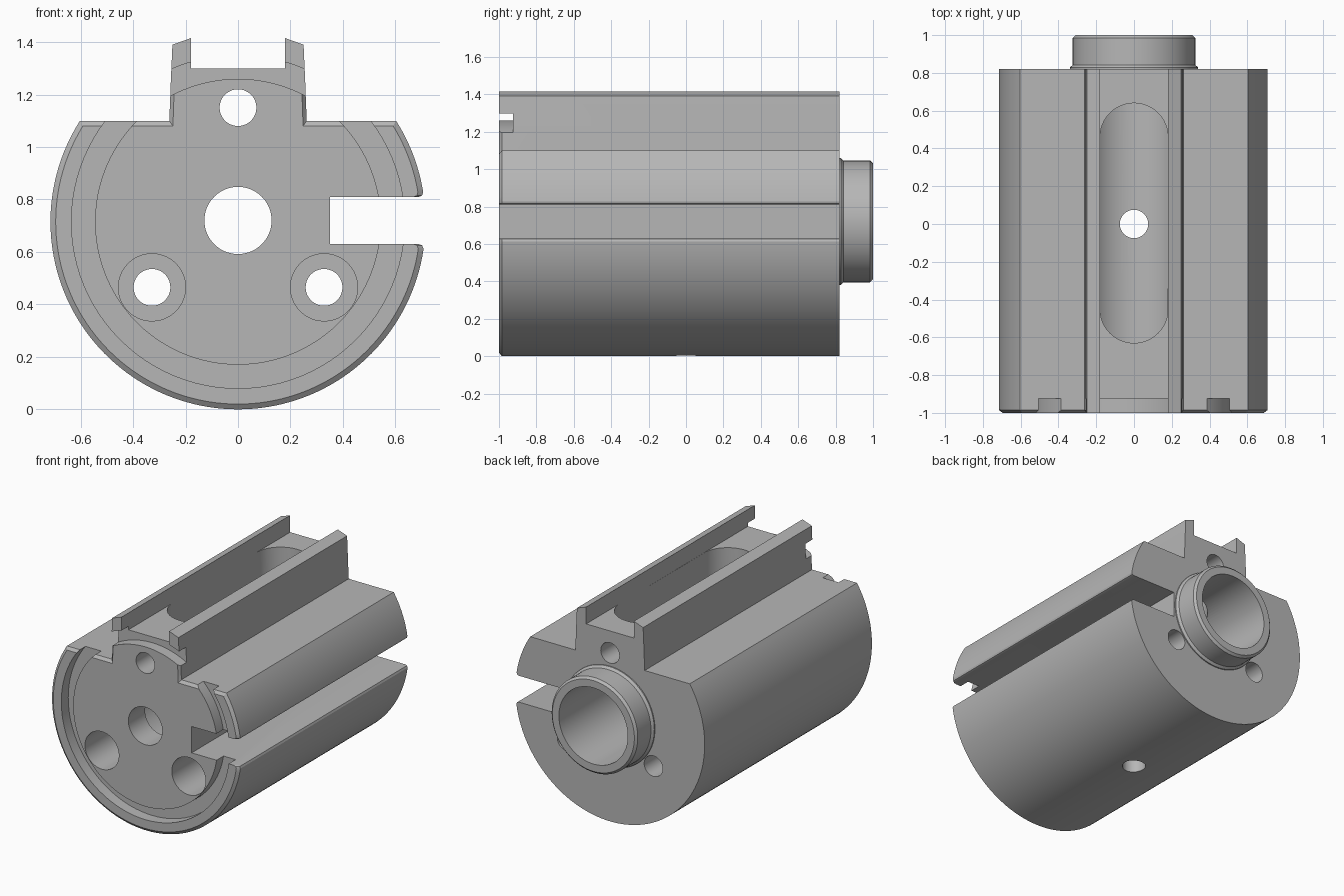
import bpy, bmesh
from math import sin, cos, asin, pi, tau, radians

if "Cube" in bpy.data.objects:
    bpy.data.objects.remove(bpy.data.objects["Cube"], do_unlink=True)

metal = bpy.data.materials.new("grey metal")
metal.use_nodes = True
metal.diffuse_color = (0.47, 0.47, 0.47, 1)
metal.node_tree.nodes["Principled BSDF"].inputs["Base Color"].default_value = metal.diffuse_color

AXIS = 0.715   # height of the cylinder axis
BORE = 0.72    # height of the bore axis
FRONT, BACK = -1.0, 0.82


def loft(name, loops, ring=False):
    """Skin matching point loops; cap the ends, or join last to first for a ring."""
    bm = bmesh.new()
    rows = [[bm.verts.new(p) for p in loop] for loop in loops]
    pairs = list(zip(rows, rows[1:]))
    if ring:
        pairs.append((rows[-1], rows[0]))
    else:
        bm.faces.new(rows[0])
        bm.faces.new(rows[-1])
    for a, b in pairs:
        for i in range(len(a)):
            j = (i + 1) % len(a)
            bm.faces.new((a[i], a[j], b[j], b[i]))
    bmesh.ops.recalc_face_normals(bm, faces=bm.faces)
    mesh = bpy.data.meshes.new(name)
    bm.to_mesh(mesh)
    bm.free()
    mesh.materials.append(metal)
    obj = bpy.data.objects.new(name, mesh)
    bpy.context.collection.objects.link(obj)
    return obj


def circle(r, y, x=0.0, z=BORE, n=96):
    return [(x + r * cos(tau * i / n), y, z + r * sin(tau * i / n)) for i in range(n)]


def arc(r, a, b, n):
    return [(r * cos(a + (b - a) * i / n), AXIS + r * sin(a + (b - a) * i / n))
            for i in range(n + 1)]


def outline(y, r, flat, inset):
    """Cross-section: round body, flat shoulders, railed tower and side slot."""
    shoulder = asin((flat - AXIS) / r)
    lip = asin((0.828 - AXIS) / r)
    low = asin((0.612 - AXIS) / r)
    tower = [(0.262 - inset, flat), (0.258 - inset, 1.2), (0.258, 1.21),
             (0.25, 1.39), (0.18, 1.415), (0.18, 1.3)]
    pts = [(0.35, 0.81), (r - 0.026, 0.81), (r - 0.013, 0.815)]
    pts += arc(r, lip, shoulder, 12)
    pts += tower + [(-x, z) for x, z in reversed(tower)]
    pts += arc(r, pi - shoulder, tau + low, 90)
    pts += [(r - 0.013, 0.625), (r - 0.026, 0.63), (0.35, 0.63)]
    return [(x, y, z) for x, z in pts]


def select_only(obj):
    bpy.ops.object.select_all(action='DESELECT')
    obj.select_set(True)
    bpy.context.view_layer.objects.active = obj


def cut(obj, cutter):
    cutter.hide_render = True
    mod = obj.modifiers.new("cut", 'BOOLEAN')
    mod.operation = 'DIFFERENCE'
    mod.solver = 'EXACT'
    mod.object = cutter
    select_only(obj)
    bpy.ops.object.modifier_apply(modifier=mod.name)
    bpy.data.objects.remove(cutter, do_unlink=True)


def drill(obj, r, y0, y1, x=0.0, z=BORE):
    cut(obj, loft("drill", [circle(r, y0, x, z), circle(r, y1, x, z)]))


# Main body with a chamfered front edge
body = loft("body", [outline(FRONT, 0.695, 1.08, 0.014),
                     outline(FRONT + 0.015, AXIS, 1.1, 0),
                     outline(BACK, AXIS, 1.1, 0)])

# Ring groove in the front face
cut(body, loft("groove", [circle(0.545, -1.1, z=AXIS), circle(0.635, -1.1, z=AXIS),
                          circle(0.635, -0.925, z=AXIS), circle(0.545, -0.925, z=AXIS)], ring=True))

# Large rear bore and smaller front opening
drill(body, 0.26, -0.82, 1.1)
drill(body, 0.128, -1.1, -0.7)

# Three lengthwise screw holes, the lower two counterbored
drill(body, 0.07, -1.1, 1.1, 0, 1.15)
for x in (-0.328, 0.328):
    drill(body, 0.07, -1.1, 1.1, x, 0.465)
    drill(body, 0.128, -1.1, 0.4, x, 0.465)

# Round-ended window from the channel down into the bore
window = [(0.18 * cos(pi * i / 24), (0.46 if i <= 24 else -0.45) + 0.18 * sin(pi * i / 24))
          for i in range(48)]
window.insert(25, (-0.18, -0.45))
cut(body, loft("window", [[(x, y, z) for x, y in window] for z in (BORE, 1.6)]))

# Drain hole through the underside
cut(body, loft("drain", [[(x, z - BORE, h) for x, _, z in circle(0.075, 0, n=48)]
                         for h in (-0.1, 0.6)]))

# Rear collar with flared foot and chamfered lip
collar = loft("rear_collar", [circle(r, y) for r, y in (
    (0.26, BACK), (0.34, BACK), (0.34, 0.828), (0.325, 0.842),
    (0.325, 0.985), (0.31, 1.0), (0.26, 1.0))], ring=True)

for obj in (body, collar):
    select_only(obj)
    bpy.ops.object.shade_smooth_by_angle(angle=radians(25))
